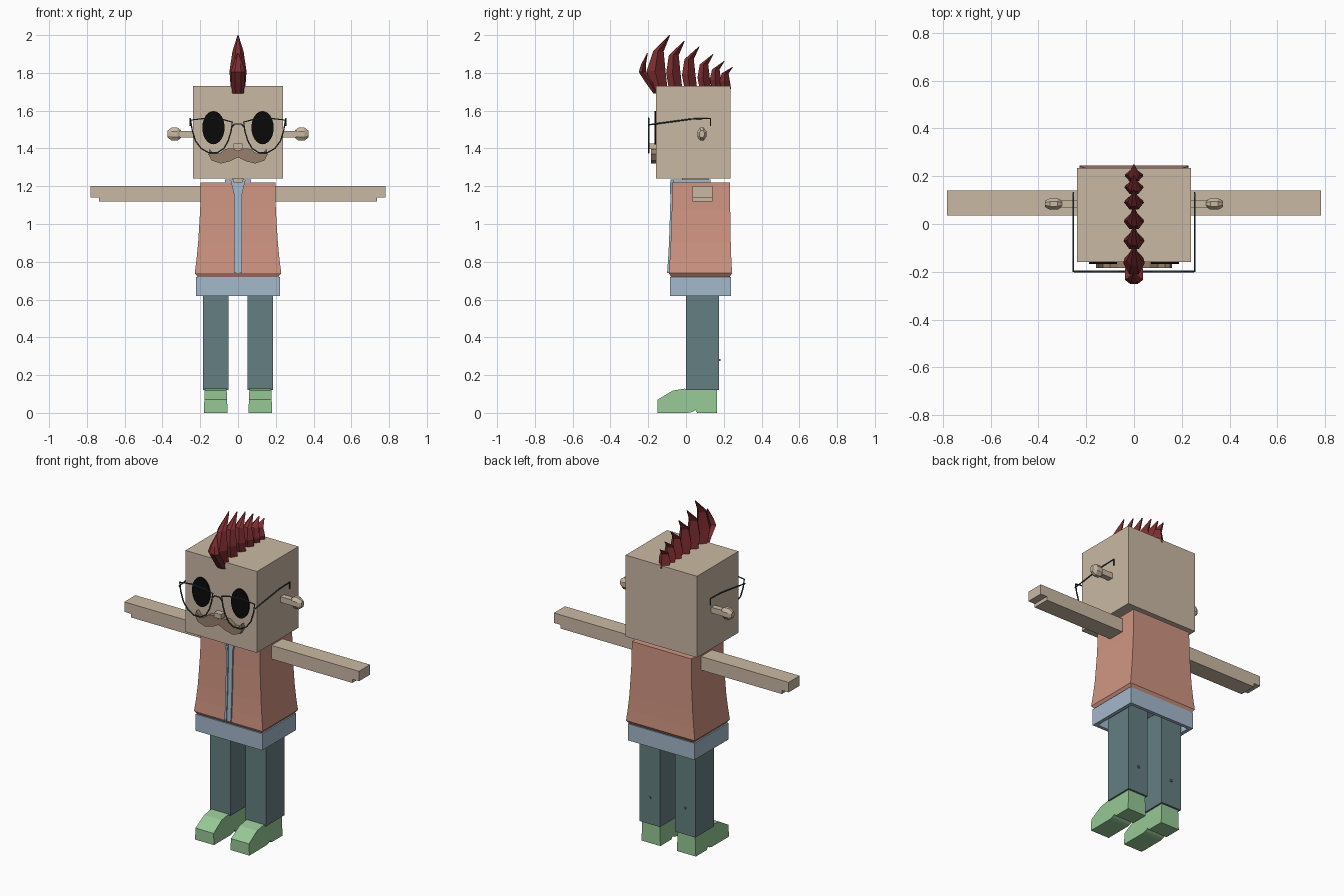
import bpy, bmesh, math
from mathutils import Vector

if "Cube" in bpy.data.objects:
    bpy.data.objects.remove(bpy.data.objects["Cube"], do_unlink=True)


def material(name, r, g, b):
    lin = [(c / 255 / 12.92) if c < 11 else ((c / 255 + 0.055) / 1.055) ** 2.4 for c in (r, g, b)]
    m = bpy.data.materials.new(name)
    m.use_nodes = True
    m.diffuse_color = (*lin, 1)
    m.node_tree.nodes["Principled BSDF"].inputs["Base Color"].default_value = (*lin, 1)
    return m


skin = material("skin", 202, 185, 164)
coral = material("coral vest", 208, 149, 130)
blue = material("pale blue shirt", 164, 184, 203)
teal = material("grey teal trousers", 101, 127, 129)
green = material("soft green shoes", 150, 200, 150)
red = material("dark red hair", 126, 45, 48)
black = material("black eyes", 10, 10, 10)
brown = material("brown moustache", 152, 128, 108)
wire = material("dark teal wire", 48, 74, 80)


def finish(name, bm, mat):
    bmesh.ops.recalc_face_normals(bm, faces=bm.faces)
    me = bpy.data.meshes.new(name)
    bm.to_mesh(me)
    bm.free()
    me.materials.append(mat)
    ob = bpy.data.objects.new(name, me)
    bpy.context.collection.objects.link(ob)
    return ob


def loft(name, rings, mat):
    """Skin a list of equal-sized rings and cap both ends."""
    bm = bmesh.new()
    loops = [[bm.verts.new(p) for p in ring] for ring in rings]
    n = len(loops[0])
    for a, b in zip(loops, loops[1:]):
        for i in range(n):
            j = (i + 1) % n
            bm.faces.new((a[i], a[j], b[j], b[i]))
    bm.faces.new(loops[0])
    bm.faces.new(loops[-1])
    bmesh.ops.remove_doubles(bm, verts=bm.verts, dist=0.0001)
    return finish(name, bm, mat)


def rect(x0, x1, y0, y1, z):
    return [(x0, y0, z), (x1, y0, z), (x1, y1, z), (x0, y1, z)]


def box(name, x, y, z, mat):
    return loft(name, [rect(*x, *y, h) for h in z], mat)


def side(s, a, b):
    return tuple(sorted((s * a, s * b)))


def tube(name, points, closed=False):
    cu = bpy.data.curves.new(name, "CURVE")
    cu.dimensions = "3D"
    cu.bevel_depth = 0.004
    cu.bevel_resolution = 1
    cu.use_fill_caps = True
    sp = cu.splines.new("POLY")
    sp.points.add(len(points) - 1)
    for p, co in zip(sp.points, points):
        p.co = (*co, 1)
    sp.use_cyclic_u = closed
    cu.materials.append(wire)
    ob = bpy.data.objects.new(name, cu)
    bpy.context.collection.objects.link(ob)
    bpy.ops.object.select_all(action="DESELECT")
    ob.select_set(True)
    bpy.context.view_layer.objects.active = ob
    bpy.ops.object.convert(target="MESH")


# Head and neck
box("head", (-0.238, 0.238), (-0.16, 0.235), (1.24, 1.73), skin)
box("neck", (-0.03, 0.03), (-0.02, 0.12), (1.2, 1.25), skin)

# Flared vest with a bevelled hem
vest = [(1.22, 0.198, -0.072, 0.232), (1.08, 0.2, -0.075, 0.234),
        (0.9, 0.211, -0.081, 0.237), (0.81, 0.22, -0.086, 0.24),
        (0.74, 0.229, -0.091, 0.244), (0.718, 0.212, -0.078, 0.23)]
loft("vest", [rect(-w, w, y0, y1, z) for z, w, y0, y1 in vest], coral)

# Shirt strip and raised trims running down the vest opening
loft("shirt_strip", [rect(-0.02, 0.02, y - 0.003, y + 0.02, z) for z, w, y, b in vest[:5]], blue)
for s in (-1, 1):
    loft("vest_trim", [rect(*side(s, 0.009, 0.021), y - 0.009, y + 0.01, z)
                       for z, w, y, b in vest[:5]], blue)
    loft("lapel", [rect(*side(s, 0.012, 0.022), -0.085, -0.06, 1.16),
                   rect(*side(s, 0.024, 0.04), -0.083, -0.06, 1.235)], blue)
    box("collar_side", side(s, 0.03, 0.068), (-0.07, 0.13), (1.215, 1.235), blue)
box("collar_back", (-0.03, 0.03), (0.1, 0.13), (1.215, 1.235), blue)

# Shirt hem, hollow underneath
hem = [(0.705, 0.2, 0.02), (0.62, 0.2, 0.02), (0.62, 0.222, 0), (0.72, 0.222, 0)]
loft("shirt_hem", [rect(-w, w, -0.086 + i, 0.237 - i, z) for z, w, i in hem], blue)

# Shoe side outline as (y, z), notched between sole and heel
shoe = [(-0.15, 0), (-0.15, 0.07), (-0.07, 0.118), (-0.01, 0.128), (0.165, 0.122),
        (0.165, 0), (0.06, 0), (0.05, 0.015), (0.03, 0.004), (0.01, 0)]

for s in (-1, 1):
    tag = "left" if s > 0 else "right"
    # Arm with a stepped hand
    arm = [(0.17, 1.2), (0.782, 1.2), (0.782, 1.14), (0.737, 1.14), (0.737, 1.118), (0.17, 1.118)]
    loft(tag + "_arm", [[(s * x, y, z) for x, z in arm] for y in (0.035, 0.14)], skin)

    # Leg with a small stud on the calf
    box(tag + "_leg", side(s, 0.05, 0.186), (0, 0.176), (0.12, 0.7), teal)
    box(tag + "_stud", side(s, 0.11, 0.122), (0.17, 0.182), (0.274, 0.286), teal)

    # Shoe, pinched slightly at the ankle
    loft(tag + "_shoe", [[(s * (x + k * z), y, z) for y, z in shoe]
                         for x, k in ((0.055, 0.04), (0.181, -0.04))], green)

    # Ear: stalk and faceted knob
    box(tag + "_ear_stalk", side(s, 0.22, 0.325), (0.066, 0.1), (1.458, 1.492), skin)
    knob = [(0.302, 0.6), (0.32, 1), (0.352, 1), (0.372, 0.55)]
    loft(tag + "_ear_knob", [[(s * x, 0.084 + 0.026 * k * math.cos(a), 1.476 + 0.037 * k * math.sin(a))
                              for a in [math.pi * (i + 0.5) / 4 for i in range(8)]]
                             for x, k in knob], skin)

    # Oval eye plate
    loft(tag + "_eye", [[(s * 0.13 + 0.059 * math.cos(a), y, 1.51 + 0.088 * math.sin(a))
                         for a in [math.tau * i / 24 for i in range(24)]]
                        for y in (-0.168, -0.159)], black)

    # Glasses: rim and folded temple
    rim = [(0.25, 1.55), (0.243, 1.5), (0.225, 1.44), (0.195, 1.4), (0.155, 1.377),
           (0.11, 1.377), (0.075, 1.4), (0.052, 1.44), (0.037, 1.49), (0.03, 1.54),
           (0.08, 1.553), (0.17, 1.56)]
    tube(tag + "_rim", [(s * x, -0.198, z) for x, z in rim], True)
    tube(tag + "_temple", [(s * 0.245, -0.198, 1.525), (s * 0.254, -0.198, 1.525),
                           (s * 0.254, 0.03, 1.556), (s * 0.254, 0.13, 1.559),
                           (s * 0.254, 0.13, 1.52)])
tube("glasses_bridge", [(x, -0.198, z) for x, z in
                        ((-0.034, 1.51), (-0.018, 1.53), (0.018, 1.53), (0.034, 1.51))])

# Nose and moustache
box("nose", (-0.023, 0.023), (-0.196, -0.15), (1.398, 1.427), skin)
half = [(0.03, 1.4), (0.065, 1.398), (0.1, 1.372), (0.13, 1.372), (0.15, 1.398),
        (0.158, 1.37), (0.14, 1.336), (0.09, 1.32), (0.04, 1.333)]
outline = ([(0, 1.388)] + half + [(0, 1.354)] + [(-x, z) for x, z in reversed(half)])
loft("moustache", [[(x, y, z) for x, z in outline] for y in (-0.184, -0.155)], brown)


# Mohawk: a row of swept-back faceted spikes
def spike(name, sections, tip):
    rings = []
    for z, front, back, w in sections:
        mid = front + (back - front) * 0.45
        rings.append([(-0.45 * w, front, z), (0.45 * w, front, z), (w, mid, z),
                      (0, back, z), (-w, mid, z)])
    rings.append([(x * 0.02, tip[0] + 0.001 * i, tip[1])
                  for i, x in enumerate((-0.1, 0.1, 0.12, 0, -0.12))])
    loft(name, rings, red)


spike("hair_spike_front", [(1.69, -0.172, -0.15, 0.03), (1.75, -0.215, -0.155, 0.037),
                           (1.805, -0.25, -0.212, 0.038), (1.845, -0.238, -0.212, 0.026)],
      (-0.206, 1.905))
tips = [(-0.088, 2.0), (-0.01, 1.97), (0.068, 1.94), (0.142, 1.9), (0.2, 1.862), (0.246, 1.832)]
for i, (y, z) in enumerate(tips):
    h = z - 1.715
    k = 0.45 + 0.55 * h / 0.28
    fan = 0.02 if i == 0 else 0
    w = 0.045 * (0.6 + 0.4 * k)
    spike("hair_spike", [(1.715, y - 0.085 * k, y - 0.01 * k, w * 0.85),
                         (1.715 + 0.33 * h, y - 0.1 * k - fan, y - 0.02 * k, w),
                         (1.715 + 0.7 * h, y - 0.085 * k, y - 0.03 * k, w * 0.65)], (y, z))
